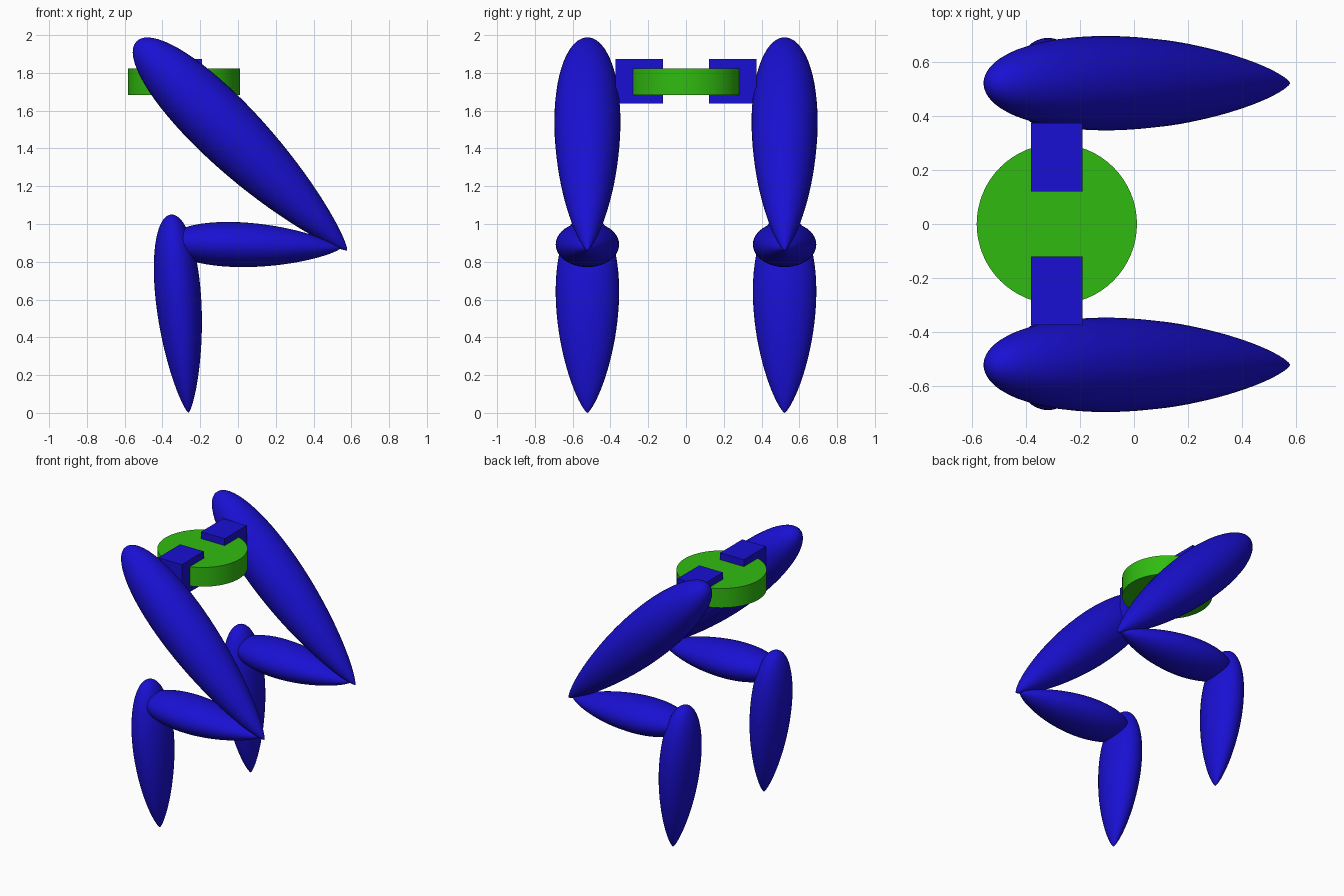
import bpy, bmesh
from math import pi, sin, cos
from mathutils import Vector

if "Cube" in bpy.data.objects:
    bpy.data.objects.remove(bpy.data.objects["Cube"])


def material(name, rgb):
    m = bpy.data.materials.new(name)
    m.diffuse_color = (*rgb, 1)
    m.use_nodes = True
    m.node_tree.nodes["Principled BSDF"].inputs["Base Color"].default_value = m.diffuse_color
    return m


BLUE = material("blue", (0.01, 0.005, 0.65))
GREEN = material("green", (0.03, 0.5, 0.005))


def limb(name, y, start, end, depth, width, rings=36, sides=40):
    """Teardrop from blunt start to narrow end (x, z), with elliptical section."""
    a, b = Vector((start[0], y, start[1])), Vector((end[0], y, end[1]))
    axis = (b - a).normalized()
    side = Vector((0, 1, 0))
    up = axis.cross(side)
    p, q = 0.48, 0.76
    peak_t = p / (p + q)
    peak = peak_t ** p * (1 - peak_t) ** q
    bm = bmesh.new()
    loops = []
    for i in range(1, rings):
        t = (1 - cos(pi * i / rings)) / 2
        r = t ** p * (1 - t) ** q / peak
        c = a.lerp(b, t)
        loops.append([bm.verts.new(c + side * (width * r * cos(2 * pi * k / sides))
                                   + up * (depth * r * sin(2 * pi * k / sides)))
                      for k in range(sides)])
    first, last = bm.verts.new(a), bm.verts.new(b)
    for k in range(sides):
        n = (k + 1) % sides
        bm.faces.new((first, loops[0][k], loops[0][n]))
        bm.faces.new((last, loops[-1][n], loops[-1][k]))
        for lo, hi in zip(loops, loops[1:]):
            bm.faces.new((lo[k], hi[k], hi[n], lo[n]))
    bmesh.ops.recalc_face_normals(bm, faces=bm.faces)
    for f in bm.faces:
        f.smooth = True
    me = bpy.data.meshes.new(name)
    bm.to_mesh(me)
    bm.free()
    me.materials.append(BLUE)
    ob = bpy.data.objects.new(name, me)
    bpy.context.collection.objects.link(ob)


# Pelvis disc
bpy.ops.mesh.primitive_cylinder_add(vertices=64, radius=0.297, depth=0.14,
                                    location=(-0.286, 0, 1.752))
disc = bpy.context.object
disc.name = "pelvis_disc"
disc.data.materials.append(GREEN)
bpy.ops.object.shade_smooth_by_angle()

for tag, s in (("left", 1), ("right", -1)):
    # Hip block joining disc and thigh
    bpy.ops.mesh.primitive_cube_add(size=1, location=(-0.286, s * 0.247, 1.755))
    hip = bpy.context.object
    hip.name = "hip_block_" + tag
    hip.scale = (0.19, 0.253, 0.235)
    hip.data.materials.append(BLUE)
    # Thigh, backward shin and foot
    y = s * 0.522
    limb("thigh_" + tag, y, (-0.537, 1.967), (0.578, 0.86), 0.175, 0.175)
    limb("shin_" + tag, y, (-0.37, 0.903), (0.545, 0.873), 0.119, 0.168)
    limb("foot_" + tag, y, (-0.355, 1.05), (-0.262, 0.0), 0.121, 0.168)
